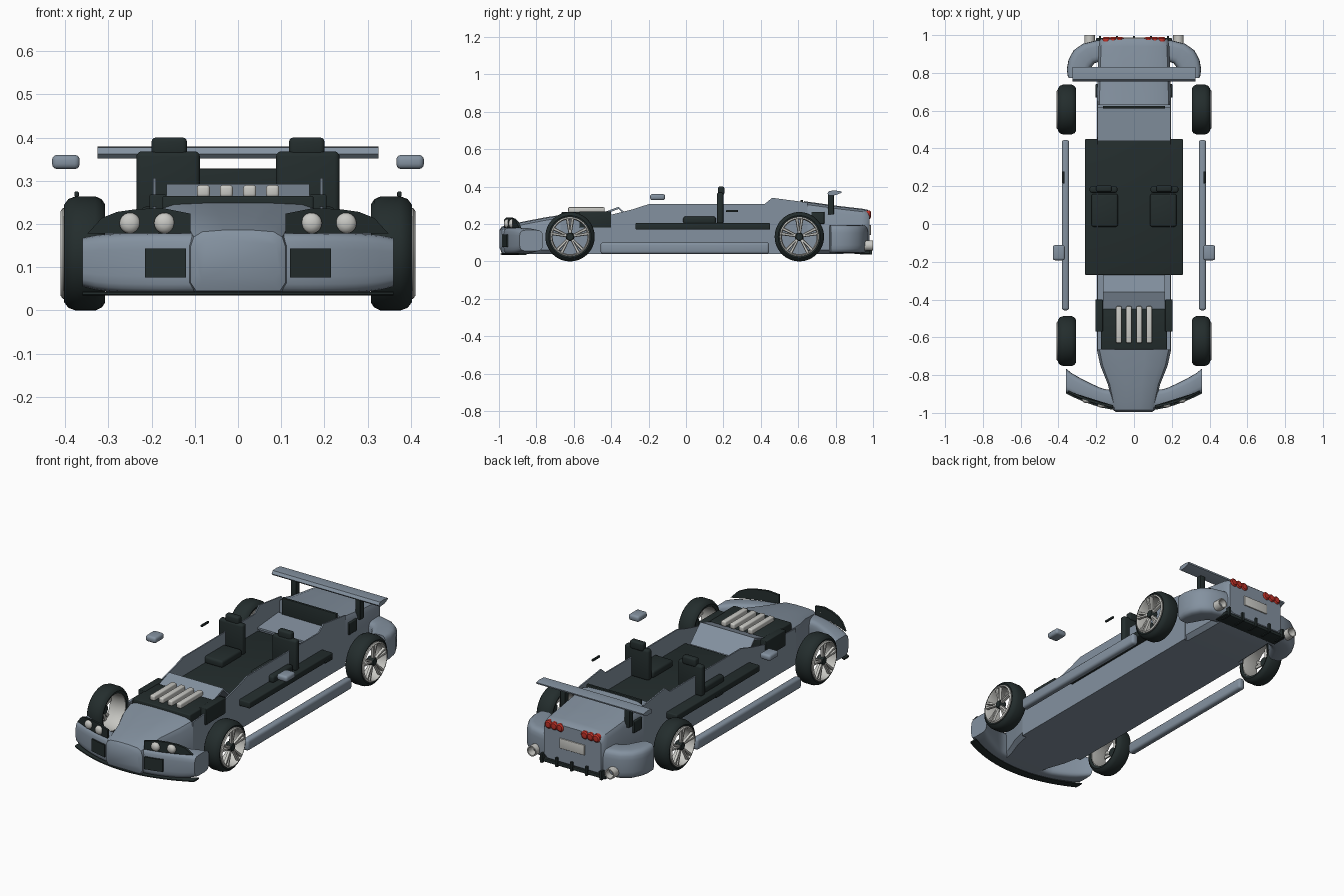
import bpy, bmesh, math
from mathutils import Vector

if "Cube" in bpy.data.objects:
    bpy.data.objects.remove(bpy.data.objects["Cube"])

def mat(name, c):
    m = bpy.data.materials.new(name)
    m.diffuse_color = (*c, 1)
    m.use_nodes = True
    m.node_tree.nodes["Principled BSDF"].inputs["Base Color"].default_value = m.diffuse_color
    return m

STEEL = mat("steel_blue_paint", (0.23, 0.285, 0.35))
DARK = mat("black_rubber", (0.017, 0.026, 0.026))
LIGHT = mat("light_metal", (0.58, 0.58, 0.55))
RED = mat("red_lens", (0.52, 0.03, 0.02))

def make(name, verts, faces, m, bevel=0):
    me = bpy.data.meshes.new(name)
    me.from_pydata([tuple(v) for v in verts], [], faces)
    bm = bmesh.new()
    bm.from_mesh(me)
    bmesh.ops.recalc_face_normals(bm, faces=bm.faces)
    if bevel:
        bmesh.ops.bevel(bm, geom=bm.edges[:], offset=bevel, segments=3, profile=0.5, affect='EDGES')
    bm.to_mesh(me)
    bm.free()
    me.materials.append(m)
    ob = bpy.data.objects.new(name, me)
    bpy.context.collection.objects.link(ob)
    return ob

def loft(name, rings, m, cap=True, loop=False):
    n = len(rings[0])
    verts = [p for r in rings for p in r]
    k = len(rings)
    faces = [(i % k * n + j, i % k * n + (j + 1) % n, (i + 1) % k * n + (j + 1) % n, (i + 1) % k * n + j)
             for i in range(k if loop else k - 1) for j in range(n)]
    if cap and not loop:
        faces += [tuple(range(n)), tuple(range((k - 1) * n, k * n))]
    return make(name, verts, faces, m)

def box(name, x, y, z, m, bevel=0):
    """x, y, z are (low, high) pairs"""
    rings = [[(x[0], yy, z[0]), (x[1], yy, z[0]), (x[1], yy, z[1]), (x[0], yy, z[1])] for yy in y]
    faces = [(0, 1, 2, 3), (4, 5, 6, 7), (0, 1, 5, 4), (1, 2, 6, 5), (2, 3, 7, 6), (3, 0, 4, 7)]
    return make(name, rings[0] + rings[1], faces, m, bevel)

def revolve(name, prof, centre, axis, m, n=40, loop=False):
    """prof is (distance along axis, radius)"""
    c = Vector(centre)
    rings = []
    for a, r in prof:
        ring = []
        for i in range(n):
            t = 2 * math.pi * i / n
            u, v = r * math.cos(t), r * math.sin(t)
            ring.append(c + Vector((a, u, v) if axis == 'x' else (u, a, v)))
        rings.append(ring)
    return loft(name, rings, m, loop=loop)

def band(name, stations, m, n=20, e=0.45):
    """rounded band through (outer xy, inner xy, z low, z high)"""
    rings = []
    for o, i, z0, z1 in stations:
        o, i = Vector(o), Vector(i)
        ring = []
        for k in range(n):
            t = 2 * math.pi * (k + 0.5) / n
            c, s = math.cos(t), math.sin(t)
            u, v = math.copysign(abs(c) ** e, c), math.copysign(abs(s) ** e, s)
            p = (o + i) / 2 + (o - i) / 2 * u
            ring.append((p.x, p.y, (z0 + z1) / 2 + (z1 - z0) / 2 * v))
        rings.append(ring)
    return loft(name, rings, m)

def front_y(x):
    return -0.985 + 0.095 * (abs(x) / 0.36) ** 2

def front_plate(name, outline, s, off, thick, m):
    """plate that follows the bumper curve"""
    rings = [[(s * x, front_y(x) + off + d, z) for x, z in outline] for d in (0, thick)]
    return loft(name, rings, m)

def hull(name, stations):
    """body section from (y, half width, z low, z high)"""
    rings = []
    for y, w, z0, z1 in stations:
        half = [(w * 0.88, z0), (w, z0 + 0.02), (w, z1 - 0.035), (w * 0.93, z1 - 0.012), (w * 0.75, z1), (w * 0.3, z1 + 0.004)]
        rings.append([(x, y, z) for x, z in half] + [(-x, y, z) for x, z in reversed(half)])
    return loft(name, rings, STEEL)

# nose and tail of the central body
hull("nose", [(-0.996, 0.095, 0.07, 0.165), (-0.985, 0.11, 0.045, 0.182), (-0.94, 0.118, 0.04, 0.195),
              (-0.85, 0.138, 0.04, 0.213), (-0.75, 0.178, 0.04, 0.232), (-0.665, 0.197, 0.04, 0.245)])
hull("tail", [(0.63, 0.197, 0.04, 0.318), (0.82, 0.192, 0.04, 0.292), (0.94, 0.187, 0.045, 0.278),
              (0.97, 0.182, 0.055, 0.272), (0.982, 0.172, 0.065, 0.262)])

# underbody, cowl and rear shelf
box("underbody", (-0.197, 0.197), (-0.67, 0.64), (0.04, 0.05), STEEL)
def sheet(name, w, prof):
    return loft(name, [[(x, y, z) for y, z in prof] for x in (-w, w)], STEEL)
sheet("cowl", 0.165, [(-0.46, 0.255), (-0.36, 0.292), (-0.27, 0.205), (-0.28, 0.2), (-0.36, 0.28), (-0.46, 0.245)])
sheet("rear_shelf", 0.19, [(0.44, 0.225), (0.62, 0.24), (0.62, 0.23), (0.44, 0.215)])
box("rear_bulkhead", (-0.165, 0.165), (0.612, 0.626), (0.22, 0.328), DARK, 0.003)

# cockpit floor and engine
box("cockpit_floor", (-0.26, 0.26), (-0.27, 0.45), (0.17, 0.205), DARK, 0.006)
box("engine", (-0.175, 0.175), (-0.665, -0.45), (0.18, 0.265), DARK, 0.006)
for x in (-0.08, -0.027, 0.027, 0.08):
    box("intake_pipe", (x - 0.015, x + 0.015), (-0.63, -0.435), (0.262, 0.29), LIGHT, 0.007)

# front bumper and lip
xs = [0.36 * (i / 12 - 1) for i in range(25)]
def inner_y(x):
    return -0.765 - 0.11 * min(1, (0.36 - abs(x)) / 0.2) ** 0.8
band("front_bumper", [((x, front_y(x)), (x, inner_y(x)), 0.04 + 0.015 * (abs(x) / 0.36) ** 8,
                       0.18 - 0.012 * (abs(x) / 0.36) ** 8) for x in xs], STEEL)
band("front_lip", [((x, front_y(x) - 0.008), (x, front_y(x) + 0.04), 0.035, 0.044) for x in xs], DARK, 8)

# rear bumper, one wrap-around corner per side
for s in (-1, 1):
    pts = [((0.1, 0.98), (0.1, 0.86)), ((0.2, 0.972), (0.18, 0.86)), ((0.27, 0.955), (0.21, 0.85)),
           ((0.32, 0.92), (0.225, 0.83)), ((0.347, 0.87), (0.235, 0.81)), ((0.356, 0.82), (0.25, 0.79)),
           ((0.35, 0.775), (0.27, 0.765))]
    band("rear_bumper", [((s * o[0], o[1]), (s * i[0], i[1]), 0.045, 0.195) for o, i in pts], STEEL)

# rear diffuser
box("diffuser", (-0.2, 0.2), (0.9, 0.985), (0.04, 0.058), DARK, 0.003)
for i in range(5):
    x = -0.18 + 0.09 * i
    box("diffuser_fin", (x - 0.006, x + 0.006), (0.93, 0.995), (0.036, 0.085), DARK)
box("rear_plate", (-0.075, 0.075), (0.975, 0.988), (0.14, 0.195), LIGHT, 0.002)

# rear wing
wing = [(0.755, 0.362), (0.765, 0.352), (0.80, 0.354), (0.83, 0.366), (0.832, 0.374), (0.80, 0.379), (0.765, 0.377)]
loft("rear_wing", [[(x, y, z) for y, z in wing] for x in (-0.325, 0.325)], STEEL)

def wheel(s, y):
    c = (0, y, 0.132)
    tyre = [(0.312, 0.1), (0.307, 0.113), (0.315, 0.125), (0.33, 0.132), (0.375, 0.132),
            (0.392, 0.126), (0.402, 0.113), (0.398, 0.1)]
    revolve("tyre", [(s * a, r) for a, r in tyre], c, 'x', DARK, 48, True)
    rim = [(0.315, 0.097), (0.315, 0.102), (0.405, 0.105), (0.41, 0.098), (0.4, 0.093)]
    revolve("rim", [(s * a, r) for a, r in rim], c, 'x', LIGHT, 48, True)
    revolve("hub", [(s * a, r) for a, r in [(0.37, 0.024), (0.395, 0.024), (0.405, 0.018)]], c, 'x', DARK, 16)
    # five pairs of spokes
    for k in range(5):
        for d in (-0.14, 0.14):
            t = math.pi / 2 + 2 * math.pi * k / 5
            p0 = Vector((0, math.cos(t + d), math.sin(t + d))) * 0.02
            p1 = Vector((0, math.cos(t + d), math.sin(t + d))) * 0.098
            q = Vector((0, -math.sin(t), math.cos(t)))
            rings = []
            for p, w, a in ((p0, 0.006, 0.388), (p1, 0.009, 0.397)):
                rings.append([Vector(c) + p + q * w * e + Vector((s * (a + h), 0, 0))
                              for e, h in ((-1, 0), (1, 0), (0.6, 0.012), (-0.6, 0.012))])
            loft("spoke", rings, LIGHT)

for s in (-1, 1):
    def side(a, b):
        return tuple(sorted((s * a, s * b)))
    wheel(s, -0.62)
    wheel(s, 0.606)
    # body side wall
    wall = [(-0.67, 0.04), (0.65, 0.04), (0.65, 0.315), (0.46, 0.34), (0.42, 0.306), (0.1, 0.306),
            (-0.2, 0.306), (-0.28, 0.28), (-0.4, 0.25), (-0.67, 0.235)]
    loft("side_wall", [[(s * x, y, z) for y, z in wall] for x in (0.19, 0.197)], STEEL)
    box("front_side_box", side(0.165, 0.205), (-0.57, -0.4), (0.18, 0.268), DARK, 0.004)
    box("rear_side_box", side(0.18, 0.205), (0.67, 0.74), (0.2, 0.265), DARK, 0.004)
    # sill, mirror and door handle
    box("side_sill", side(0.343, 0.382), (-0.457, 0.445), (0.04, 0.102), STEEL, 0.014)
    box("mirror", side(0.366, 0.43), (-0.192, -0.112), (0.327, 0.36), STEEL, 0.012)
    box("door_handle", side(0.368, 0.378), (0.215, 0.278), (0.263, 0.275), DARK, 0.003)
    # seat
    box("seat_cushion", side(0.085, 0.225), (-0.015, 0.16), (0.2, 0.24), DARK, 0.012)
    box("seat_back", side(0.088, 0.235), (0.165, 0.2), (0.2, 0.368), DARK, 0.012)
    box("headrest", side(0.118, 0.2), (0.17, 0.205), (0.355, 0.4), DARK, 0.01)
    # headlights and front vents
    front_plate("headlight_housing", [(0.11, 0.178), (0.11, 0.224), (0.17, 0.236), (0.23, 0.235), (0.28, 0.228),
                                      (0.315, 0.214), (0.348, 0.178), (0.28, 0.178), (0.2, 0.178)], s, 0.004, 0.012, DARK)
    for x in (0.17, 0.25):
        dome = [(0.008, 0.024), (0, 0.024), (-0.008, 0.019), (-0.012, 0.01), (-0.013, 0.002)]
        revolve("headlight", dome, (s * x, front_y(x) + 0.004, 0.202), 'y', LIGHT, 24)
    front_plate("front_vent", [(0.12, 0.076), (0.12, 0.143), (0.168, 0.143), (0.215, 0.143), (0.215, 0.076), (0.168, 0.076)],
                s, -0.008, 0.03, DARK)
    # tail lights, exhaust and wing post
    for x in (0.075, 0.11, 0.145):
        revolve("tail_light", [(0, 0.022), (0.018, 0.022), (0.024, 0.015), (0.025, 0.004)],
                (s * x, 0.965, 0.25), 'y', RED, 20)
    revolve("exhaust", [(0, 0.028), (0.07, 0.028), (0.07, 0.022), (0.02, 0.02)], (s * 0.235, 0.93, 0.085), 'y', LIGHT, 24)
    box("wing_post", side(0.18, 0.21), (0.758, 0.79), (0.25, 0.358), DARK, 0.003)

# smooth shading with sharp edges kept
bpy.ops.object.select_all(action='SELECT')
bpy.context.view_layer.objects.active = bpy.context.selected_objects[0]
bpy.ops.object.shade_smooth_by_angle(angle=math.radians(35))
